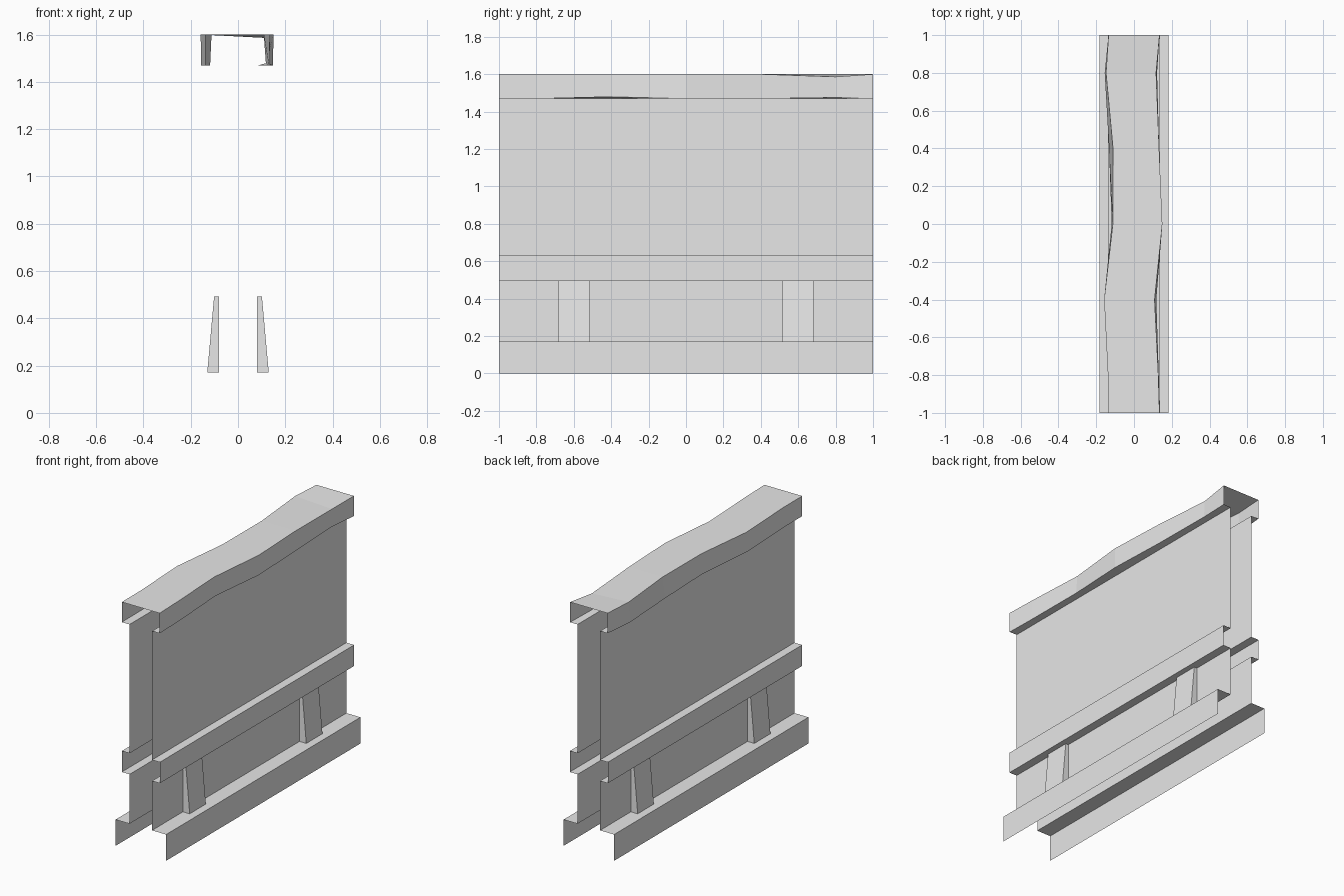
import bpy

old = bpy.data.objects.get("Cube")
if old:
    bpy.data.objects.remove(old, do_unlink=True)

grey = bpy.data.materials.new("pale_grey")
grey.use_nodes = True
grey.diffuse_color = (0.8, 0.8, 0.8, 1)
grey.node_tree.nodes["Principled BSDF"].inputs["Base Color"].default_value = (0.8, 0.8, 0.8, 1)


def make(name, verts, faces):
    mesh = bpy.data.meshes.new(name)
    mesh.from_pydata(verts, [], faces)
    mesh.materials.append(grey)
    mesh.update()
    obj = bpy.data.objects.new(name, mesh)
    bpy.context.collection.objects.link(obj)
    return obj


def loft(name, sections):
    """Skin open cross-sections, ordered from low y to high y."""
    n = len(sections[0])
    verts = [p for s in sections for p in s]
    faces = [(i * n + j, (i + 1) * n + j, (i + 1) * n + j + 1, i * n + j + 1)
             for i in range(len(sections) - 1) for j in range(n - 1)]
    return make(name, verts, faces)


WALL, RAIL, BASE = 0.081, 0.137, 0.182
LEDGE, RAIL_LOW, RAIL_TOP, CAP_LOW, TOP = 0.171, 0.493, 0.63, 1.469, 1.6

# Straight sheets, as half cross-sections running upward
profiles = {
    "base_trim": [(BASE, 0), (BASE, LEDGE), (WALL, LEDGE)],
    "lower_panel": [(WALL, LEDGE), (WALL, RAIL_LOW)],
    "middle_rail": [(WALL, RAIL_LOW), (RAIL, RAIL_LOW), (RAIL, RAIL_TOP), (WALL, RAIL_TOP)],
    "upper_panel": [(WALL, RAIL_TOP), (WALL, CAP_LOW)],
}
for side, s in (("left", 1), ("right", -1)):
    for part, prof in profiles.items():
        pts = prof if s == 1 else prof[::-1]
        loft(f"{side}_{part}", [[(s * x, y, z) for x, z in pts] for y in (-1, 1)])

    # Tapered buttresses between the base and the rail
    for end, yc in (("front", -0.6), ("back", 0.6)):
        rows = []
        for x, z in ((0.13, LEDGE), (0.101, RAIL_LOW)):
            rows += [(s * px, yc + py, z) for px, py in
                     ((WALL, -0.083), (x, -0.083), (x, 0.083), (WALL, 0.083))]
        faces = [(j, j + 1, j + 5, j + 4) for j in range(3)]
        if s == -1:
            faces = [f[::-1] for f in faces]
        make(f"{side}_{end}_buttress", rows, faces)

# Worn top cap: y, then left lower / left upper / right upper / right lower widths
stations = [
    (-1.0, 0.135, 0.135, 0.137, 0.137),
    (-0.8, 0.131, 0.129, 0.138, 0.138),
    (-0.4, 0.118, 0.109, 0.158, 0.156),
    (0.0, 0.148, 0.150, 0.112, 0.118),
    (0.4, 0.133, 0.133, 0.111, 0.132),
    (0.8, 0.122, 0.117, 0.148, 0.155),
    (1.0, 0.135, 0.135, 0.135, 0.135),
]
chips_low = {-0.4: 0.01, 0.8: 0.006}
chips_top = {0.8: 0.014}
sections = []
for y, ll, lu, ru, rl in stations:
    sections.append([
        (WALL, y, CAP_LOW),
        (ll, y, CAP_LOW + chips_low.get(y, 0)),
        (lu, y, TOP - chips_top.get(y, 0)),
        (-ru, y, TOP),
        (-rl, y, CAP_LOW),
        (-WALL, y, CAP_LOW),
    ])
loft("top_cap", sections)
